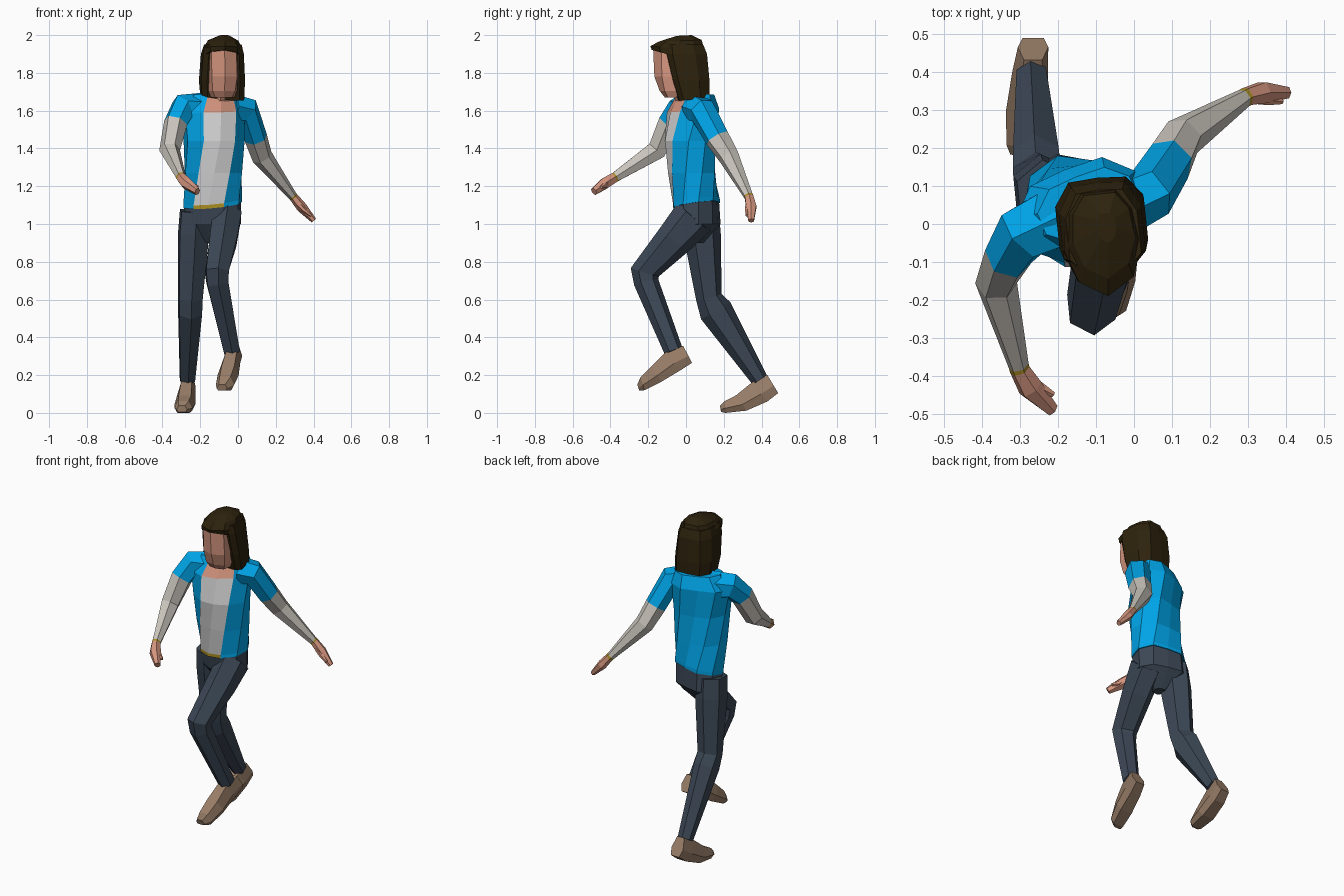
import bpy, bmesh
from math import sin, cos, pi, radians
from mathutils import Vector


def mat(name, r, g, b):
    m = bpy.data.materials.new(name)
    m.diffuse_color = (r, g, b, 1)
    return m


BLUE = mat("jacket_blue", 0.0, 0.37, 0.80)
WHITE = mat("shirt_white", 0.68, 0.68, 0.68)
SLEEVE = mat("sleeve_grey", 0.58, 0.55, 0.50)
SKIN = mat("skin", 0.66, 0.30, 0.21)
HAIR = mat("hair_brown", 0.026, 0.016, 0.004)
JEANS = mat("denim", 0.045, 0.064, 0.092)
SHOE = mat("shoe_tan", 0.32, 0.21, 0.14)
GOLD = mat("gold", 0.40, 0.27, 0.015)


def loft(name, rings, mats, rule=lambda i, j: 0):
    """Skin a list of equal rings, cap both ends, colour by (row, side)."""
    bm = bmesh.new()
    vs = [[bm.verts.new(p) for p in ring] for ring in rings]
    n = len(vs[0])
    for i in range(len(vs) - 1):
        for j in range(n):
            k = (j + 1) % n
            f = bm.faces.new((vs[i][j], vs[i][k], vs[i + 1][k], vs[i + 1][j]))
            f.material_index = rule(i, j)
    bm.faces.new(vs[0][::-1]).material_index = rule(0, n // 2)
    bm.faces.new(vs[-1]).material_index = rule(len(vs) - 2, n // 2)
    bmesh.ops.recalc_face_normals(bm, faces=bm.faces)
    me = bpy.data.meshes.new(name)
    bm.to_mesh(me)
    bm.free()
    for m in mats:
        me.materials.append(m)
    ob = bpy.data.objects.new(name, me)
    bpy.context.collection.objects.link(ob)
    return ob


def tube(name, pts, ref, mats, seg=None, n=6):
    """Tube through (x, y, z, half width, half depth); width follows ref."""
    c = [Vector(p[:3]) for p in pts]
    d = [(b - a).normalized() for a, b in zip(c, c[1:])]
    rings = []
    for i, p in enumerate(pts):
        t = (d[max(i - 1, 0)] + d[min(i, len(d) - 1)]).normalized()
        s = Vector(ref)
        s = (s - t * s.dot(t)).normalized()
        f = t.cross(s)
        rings.append([c[i] + s * p[3] * 1.12 * sin(2 * pi * k / n)
                      + f * p[4] * cos(2 * pi * k / n) for k in range(n)])
    return loft(name, rings, mats, (lambda i, j: seg[i]) if seg else (lambda i, j: 0))


def section(shape, x, y, z, w, d, yaw=0, tx=0, ty=0):
    """Horizontal outline, scaled, turned, and tilted along x and y."""
    a = radians(yaw)
    out = []
    for u, v in shape:
        u, v = u * w, v * d
        px, py = u * cos(a) - v * sin(a), u * sin(a) + v * cos(a)
        out.append(Vector((x + px, y + py, z + tx * px + ty * py)))
    return out


# torso: front two sides are the shirt, lowest row the belt, top row the neckline
BODY = [(-.55, -.85), (0, -1), (.55, -.85), (1, -.3), (1, .4),
        (.6, .95), (0, 1), (-.6, .95), (-1, .4), (-1, -.3)]
torso = [section(BODY, *r) for r in (
    (-.135, .05, 1.10, .15, .12, -12, .1, .14),
    (-.135, .05, 1.12, .15, .12, -11, .1, .14),
    (-.13, .03, 1.27, .15, .125, 2),
    (-.125, .015, 1.44, .155, .13, 14),
    (-.135, .03, 1.60, .17, .122, 22, 0, .08),
    (-.12, .045, 1.685, .13, .085, 22))]
loft("torso", torso, [BLUE, WHITE, GOLD, SKIN],
     lambda i, j: 0 if j > 1 else (2 if i == 0 else 3 if i == 4 else 1))

# pelvis
loft("pelvis", [section(BODY, *r) for r in (
    (-.14, .055, .90, .03, .035, -14),
    (-.14, .06, 1.0, .15, .11, -14),
    (-.135, .05, 1.11, .145, .115, -12, .1, .14))], [JEANS])

# legs
tube("front_leg", [(-.06, .045, 1.04, .078, .115), (-.078, -.06, .92, .075, .098),
                   (-.112, -.218, .745, .062, .078), (-.109, -.21, .69, .058, .066),
                   (-.033, -.065, .325, .043, .05)], (1, .1, 0), [JEANS])
tube("back_leg", [(-.23, .07, 1.07, .075, .10), (-.235, .085, .95, .08, .1),
                  (-.252, .122, .61, .064, .07), (-.254, .158, .54, .062, .09),
                  (-.268, .39, .175, .04, .045)], (1, .1, 0), [JEANS])


# shoes: slices with sole point (y, z), top point (y, z) and half width
def shoe(name, slices, x0, x1):
    rings = []
    for i, (by, bz, ty, tz, w) in enumerate(slices):
        x = x0 + (x1 - x0) * i / (len(slices) - 1)
        b, t = Vector((x, by, bz)), Vector((x, ty, tz))
        s = Vector((w, 0, 0))
        m = b.lerp(t, .4)
        rings.append([b - s * .7, b + s * .7, m + s, t + s * .6, t - s * .6, m - s])
    loft(name, rings, [SHOE])


shoe("front_shoe", [(.032, .265, -.015, .355, .042), (-.03, .225, -.11, .32, .048),
                    (-.13, .165, -.18, .25, .056), (-.22, .12, -.24, .19, .048),
                    (-.247, .118, -.258, .15, .028)], -.02, -.085)
shoe("back_shoe", [(.488, .105, .43, .202, .04), (.43, .06, .35, .162, .047),
                   (.32, .012, .265, .093, .055), (.21, 0, .205, .062, .046),
                   (.185, .005, .18, .038, .028)], -.265, -.297)

# arms: jacket sleeve, grey sleeve, gold wristband, hand
ARM = [BLUE, SLEEVE, GOLD, SKIN]
SEG = [0, 0, 1, 1, 2, 3, 3]
L_REF, R_REF = (0, -.55, .83), (-.3, 1, .35)
tube("bent_arm", [(-.20, .02, 1.605, .08, .09), (-.292, -.025, 1.61, .07, .08),
                  (-.330, -.085, 1.535, .06, .064), (-.362, -.155, 1.39, .053, .055),
                  (-.303, -.372, 1.25, .027, .027), (-.30, -.382, 1.244, .027, .027),
                  (-.272, -.43, 1.215, .030, .034), (-.215, -.487, 1.172, .02, .018)],
     L_REF, ARM, SEG)
tube("straight_arm", [(-.03, .05, 1.61, .075, .08), (.045, .085, 1.60, .066, .074),
                      (.095, .165, 1.455, .06, .062), (.128, .228, 1.355, .05, .056),
                      (.288, .33, 1.15, .023, .024), (.295, .334, 1.142, .023, .024),
                      (.338, .345, 1.088, .028, .028), (.402, .345, 1.018, .015, .015)],
     R_REF, ARM, SEG)
tube("bent_arm_thumb", [(-.288, -.40, 1.235, .014, .016), (-.245, -.43, 1.205, .015, .015),
                        (-.212, -.448, 1.195, .008, .008)], L_REF, [SKIN])
tube("straight_arm_thumb", [(.305, .33, 1.12, .014, .016), (.35, .325, 1.075, .013, .014),
                            (.388, .322, 1.045, .007, .008)], R_REF, [SKIN])

# neck
tube("neck", [(-.11, .03, 1.61, .06, .065), (-.09, -.01, 1.69, .05, .055),
              (-.085, -.02, 1.76, .05, .055)], (1, 0, 0), [SKIN])

# face: pointed front edge, tapering to the chin
FACE = [(-.75, -.72), (0, -1), (.75, -.72), (1, .3), (.6, 1), (-.6, 1), (-1, .3)]
loft("face", [section(FACE, *r) for r in (
    (-.08, -.07, 1.67, .06, .042, 6),
    (-.08, -.065, 1.705, .08, .075, 6),
    (-.08, -.05, 1.78, .09, .118, 6),
    (-.085, -.045, 1.935, .088, .13, 6))], [SKIN])

# hair: long back and sides behind the face, then a crown with a fringe
BACK = [(-.75, -1), (.75, -1), (1, -.75), (1, .35), (.65, .95), (0, 1), (-.65, .95), (-1, .35), (-1, -.75)]
loft("long_hair", [section(BACK, *r) for r in (
    (-.085, .038, 1.665, .112, .082, 6, -.05, .1),
    (-.087, .022, 1.76, .117, .10, 6),
    (-.085, .0, 1.90, .108, .110, 6),
    (-.082, -.01, 1.95, .094, .10, 6))], [HAIR])
CROWN = [(-.7, -.7), (0, -1), (.7, -.7), (1, -.1), (.9, .55),
         (.5, .95), (-.5, .95), (-.9, .55), (-1, -.1)]
loft("hair_crown", [section(CROWN, *r) for r in (
    (-.085, -.05, 1.885, .104, .132, 6, 0, -.28),
    (-.083, -.045, 1.93, .103, .145, 6, 0, -.08),
    (-.08, -.03, 1.97, .082, .115, 6, 0, .04),
    (-.072, -.01, 1.998, .025, .04, 6, 0, .05))], [HAIR])
